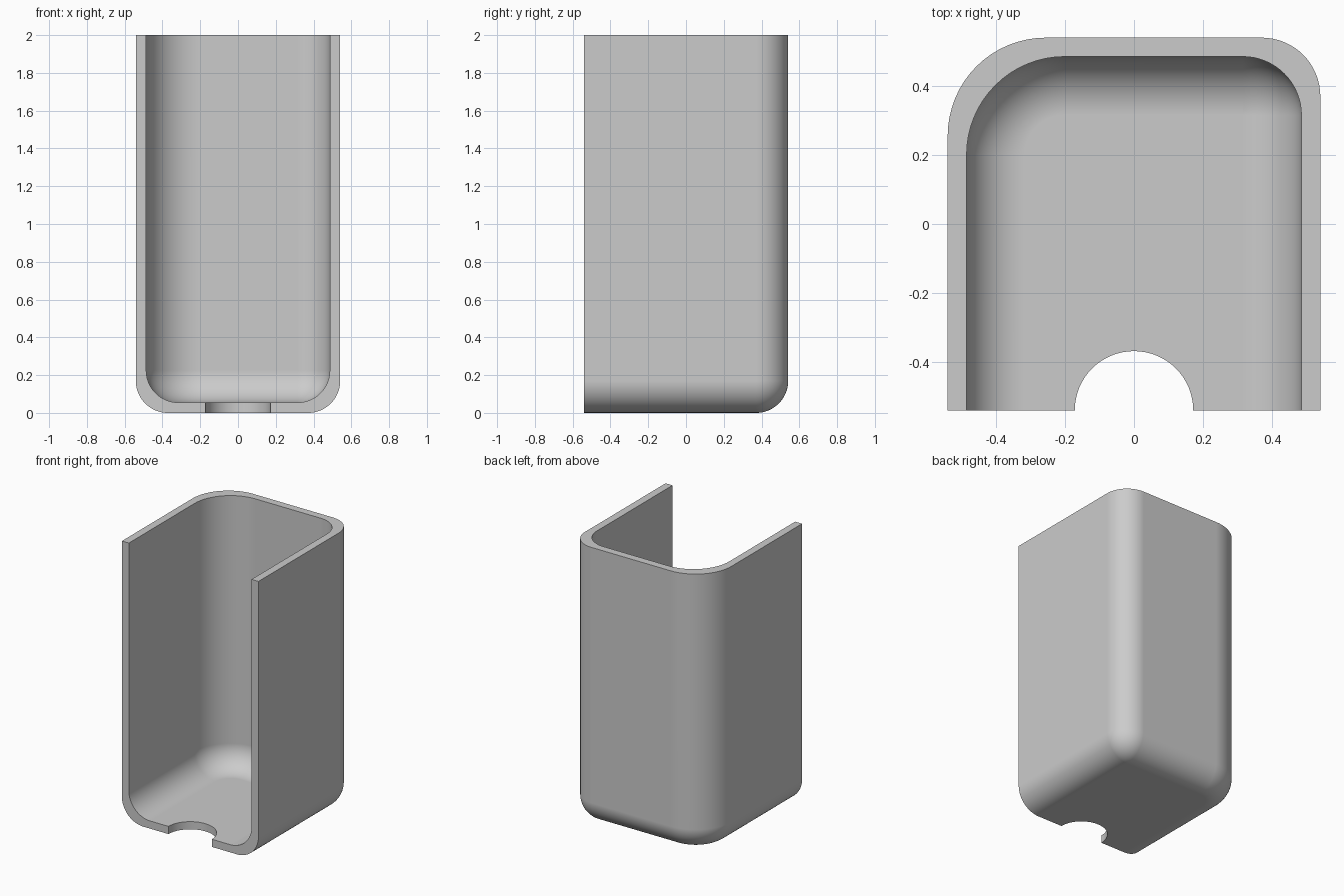
import bpy, bmesh, math

cube = bpy.data.objects.get("Cube")
if cube:
    bpy.data.objects.remove(cube)

HALF, TOP, WALL = 0.541, 2.0, 0.055
R_WIDE, R_TIGHT, R_BASE, R_NOTCH = 0.285, 0.17, 0.17, 0.172
STEPS = 16

grey = bpy.data.materials.new("plain grey")
grey.use_nodes = True
colour = (0.6, 0.6, 0.6, 1)
grey.diffuse_color = colour
grey.node_tree.nodes["Principled BSDF"].inputs["Base Color"].default_value = colour

bm = bmesh.new()


def ring(half, inset, z):
    """Open U outline, front to back and round to the front again."""
    pts = [(inset - half, -HALF)]
    for side, radius, start in ((-1, R_WIDE, math.pi), (1, R_TIGHT, math.pi / 2)):
        c = half - radius
        r = max(radius - inset, 0)
        for i in range(STEPS + 1):
            a = start - math.pi / 2 * i / STEPS
            pts.append((side * c + r * math.cos(a), c + r * math.sin(a)))
    pts.append((half - inset, -HALF))
    return [bm.verts.new((x, y, z)) for x, y in pts]


def shell(offset):
    """Rings from floor to rim, with a rounded lower edge."""
    rings = []
    for i in range(STEPS + 1):
        a = math.pi / 2 * i / STEPS
        rings.append(ring(HALF - offset, R_BASE * (1 - math.sin(a)),
                          offset + R_BASE * (1 - math.cos(a))))
    rings.append(ring(HALF - offset, 0, TOP))
    return rings


def notch(z):
    """Half circle cut in the front of the floor, right to left."""
    n = STEPS * 2
    return [bm.verts.new((R_NOTCH * math.cos(math.pi * i / n),
                          R_NOTCH * math.sin(math.pi * i / n) - HALF, z))
            for i in range(n + 1)]


def bridge(a, b):
    for i in range(len(a) - 1):
        bm.faces.new((a[i], a[i + 1], b[i + 1], b[i]))


# Outer and inner skins, each with a notched floor
outer, inner = shell(0), shell(WALL)
cut_low, cut_high = notch(0), notch(WALL)
for skin, cut in ((outer, cut_low), (inner, cut_high)):
    for low, high in zip(skin, skin[1:]):
        bridge(low, high)
    bm.faces.new(skin[0] + cut)

# Rim, notch wall and front edges
bridge(outer[-1], inner[-1])
bridge(cut_low, cut_high)
for end, cut_end in ((0, -1), (-1, 0)):
    bridge([r[end] for r in outer], [r[end] for r in inner])
    bm.faces.new((outer[0][end], cut_low[cut_end], cut_high[cut_end], inner[0][end]))

bmesh.ops.remove_doubles(bm, verts=bm.verts[:], dist=0.00005)
bmesh.ops.recalc_face_normals(bm, faces=bm.faces[:])
mesh = bpy.data.meshes.new("open_case")
bm.to_mesh(mesh)
bm.free()
mesh.materials.append(grey)

case = bpy.data.objects.new("open_case", mesh)
bpy.context.collection.objects.link(case)
bpy.ops.object.select_all(action="DESELECT")
case.select_set(True)
bpy.context.view_layer.objects.active = case
bpy.ops.object.shade_smooth_by_angle(angle=math.radians(35))

# Keep the large flat walls evenly shaded
weighted = case.modifiers.new("even_shading", "WEIGHTED_NORMAL")
weighted.keep_sharp = True
